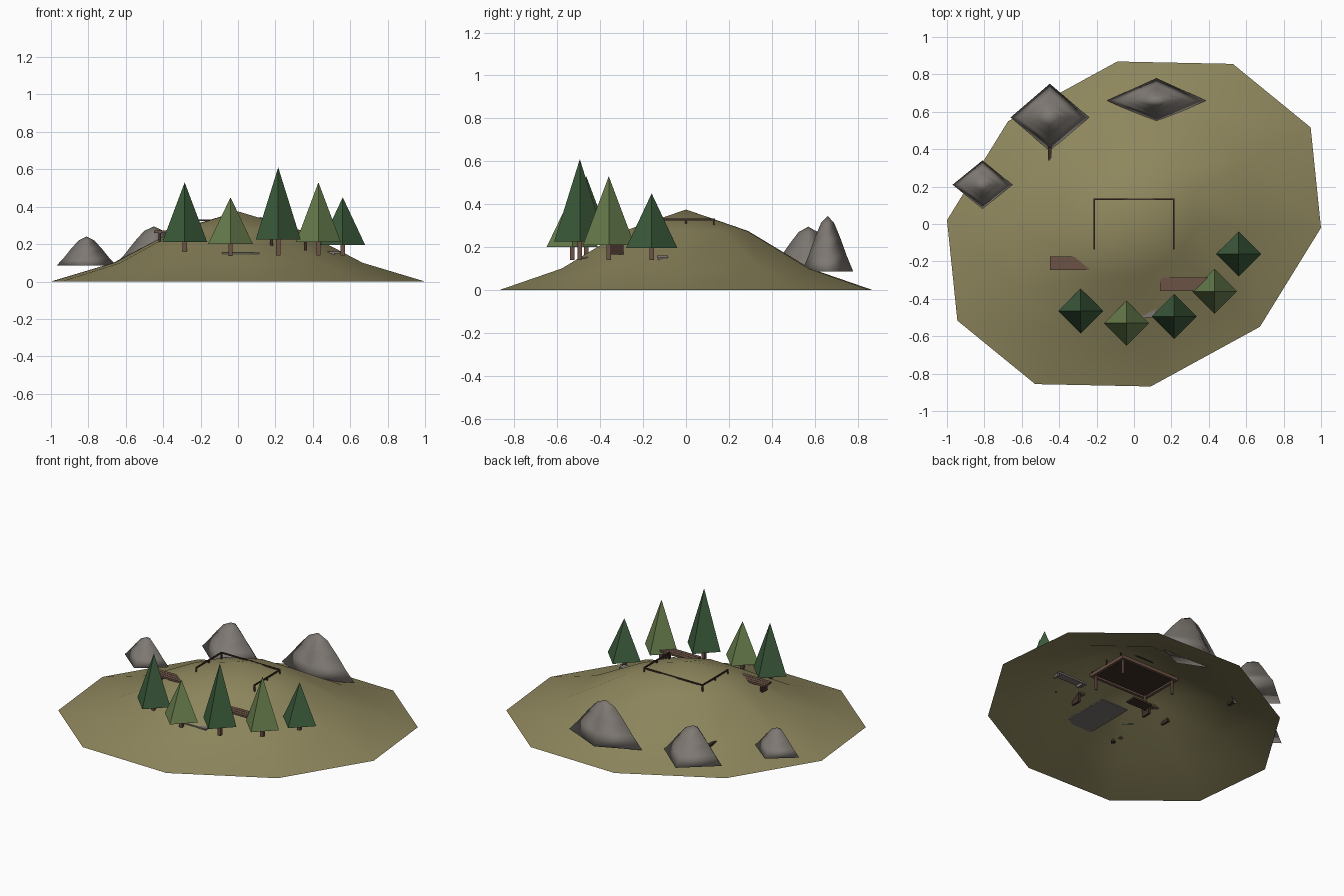
import bpy, bmesh
from math import sin, cos, tau, radians

cube = bpy.data.objects.get("Cube")
if cube:
    bpy.data.objects.remove(cube, do_unlink=True)


def material(name, r, g, b):
    m = bpy.data.materials.new(name)
    m.use_nodes = True
    m.diffuse_color = (r, g, b, 1)
    m.node_tree.nodes["Principled BSDF"].inputs["Base Color"].default_value = (r, g, b, 1)
    return m


grass = material("dry_grass", .27, .24, .11)
dark_green = material("dark_pine", .045, .105, .045)
light_green = material("light_pine", .14, .21, .075)
rock = material("grey_rock", .21, .19, .17)
wood = material("brown_wood", .145, .085, .06)
dark_wood = material("dark_wood", .05, .03, .022)
stone = material("grey_stone", .2, .18, .17)


def finish(bm, name, mat, smooth=False):
    bmesh.ops.recalc_face_normals(bm, faces=bm.faces)
    me = bpy.data.meshes.new(name)
    bm.to_mesh(me)
    bm.free()
    me.materials.append(mat)
    for p in me.polygons:
        p.use_smooth = smooth
    ob = bpy.data.objects.new(name, me)
    bpy.context.collection.objects.link(ob)
    return ob


def stack(name, mat, rings, peak, smooth=False, closed=True):
    """Skin a list of point rings up to a peak point."""
    bm = bmesh.new()
    loops = [[bm.verts.new(p) for p in ring] for ring in rings]
    n = len(rings[0])
    for a, b in zip(loops, loops[1:]):
        for i in range(n):
            j = (i + 1) % n
            bm.faces.new((a[i], a[j], b[j], b[i]))
    tip = bm.verts.new(peak)
    for i in range(n):
        bm.faces.new((loops[-1][i], loops[-1][(i + 1) % n], tip))
    if closed:
        bm.faces.new(loops[0][::-1])
    return finish(bm, name, mat, smooth)


def diamond(x, y, z, rx, ry):
    return [(x + rx, y, z), (x, y + ry, z), (x - rx, y, z), (x, y - ry, z)]


def box(name, mat, centre, size):
    bm = bmesh.new()
    bmesh.ops.create_cube(bm, size=1)
    for v in bm.verts:
        v.co = [c + s * k for c, s, k in zip(centre, size, v.co)]
    return finish(bm, name, mat)


# Hill: open skewed ten-sided shell
def hill_ring(f, z):
    return [(f * 1.026 * cos(tau * i / 10 - radians(13)),
             f * .907 * sin(tau * i / 10 - radians(1.3)), z) for i in range(10)]


stack("hill", grass, [hill_ring(1, 0), hill_ring(.667, .1), hill_ring(.333, .275)],
      (0, 0, .375), smooth=True, closed=False)

# Rocky peaks: diamond base with a rounded tip
for name, x, y, rx, ry, top in (("west_peak", -.81, .21, .16, .13, .24),
                                ("north_west_peak", -.45, .57, .21, .18, .295),
                                ("north_peak", .12, .66, .265, .12, .345)):
    base = .085
    profile = ((1, 0), (.75, .28), (.5, .6), (.25, .88))
    stack(name, rock, [diamond(x, y, base + h * (top - base), f * rx, f * ry)
                       for f, h in profile], (x, y, top), smooth=True)

# Pine trees
trees = ((-.285, -.465, .21, .53, .16), (-.04, -.53, .2, .45, .14),
         (.215, -.495, .225, .61, .14), (.43, -.36, .21, .53, .14),
         (.56, -.16, .195, .45, .14))
for i, (x, y, z, top, foot) in enumerate(trees):
    green = light_green if i % 2 else dark_green
    stack(f"pine_crown_{i}", green, [diamond(x, y, z, .12, .12)], (x, y, top))
    box(f"pine_trunk_{i}", wood, (x, y, (foot + z) / 2 + .005), (.022, .022, z - foot + .01))

# Deck: floor, edge beams and posts
box("deck_floor", dark_wood, (0, 0, .277), (.4, .26, .01))
for s, side in ((-1, "right"), (1, "left")):
    box(f"deck_side_beam_{side}", wood, (s * .205, 0, .272), (.018, .3, .022))
    box(f"deck_{'back' if s > 0 else 'front'}_beam", wood, (0, s * .141, .272), (.42, .018, .022))
    for t, end in ((-1, "front"), (1, "back")):
        box(f"deck_post_{end}_{side}", wood, (s * .19, t * .125, .22), (.014, .014, .1))

# Railing around the sides and back
for s, side in ((-1, "right"), (1, "left")):
    box(f"side_rail_{side}", dark_wood, (s * .212, 0, .328), (.008, .27, .008))
    for y in (-.13, 0, .13):
        box(f"rail_post_{side}", dark_wood, (s * .212, y, .303), (.008, .008, .05))
box("back_rail", dark_wood, (0, .132, .328), (.424, .008, .008))

# Plank tables on the slope
for name, x, y, z, length in (("west_table", -.345, -.21, .272, .21),
                              ("south_table", .27, -.322, .236, .26)):
    for k in (-1, 0, 1):
        box(f"{name}_plank", wood, (x, y + k * .024, z - .006), (length, .022, .012))
    for s in (-1, 1):
        box(f"{name}_leg", dark_wood, (x + s * length * .35, y, z - .04), (.014, .06, .06))

# Half-buried furnishings
box("stone_path", stone, (.015, -.33, .15), (.2, .34, .008))
box("stone_bench_seat", stone, (.42, -.11, .155), (.25, .05, .012))
for s in (-1, 1):
    box("stone_bench_leg", stone, (.42 + s * .09, -.11, .142), (.014, .04, .02))
box("camp_table", dark_wood, (-.066, -.03, .13), (.14, .07, .012))
box("fallen_branch", dark_wood, (-.45, .39, .1), (.02, .1, .015))
stack("fire_pit", dark_wood, [diamond(-.2, -.43, .09, .02, .02)], (-.2, -.43, .12))
